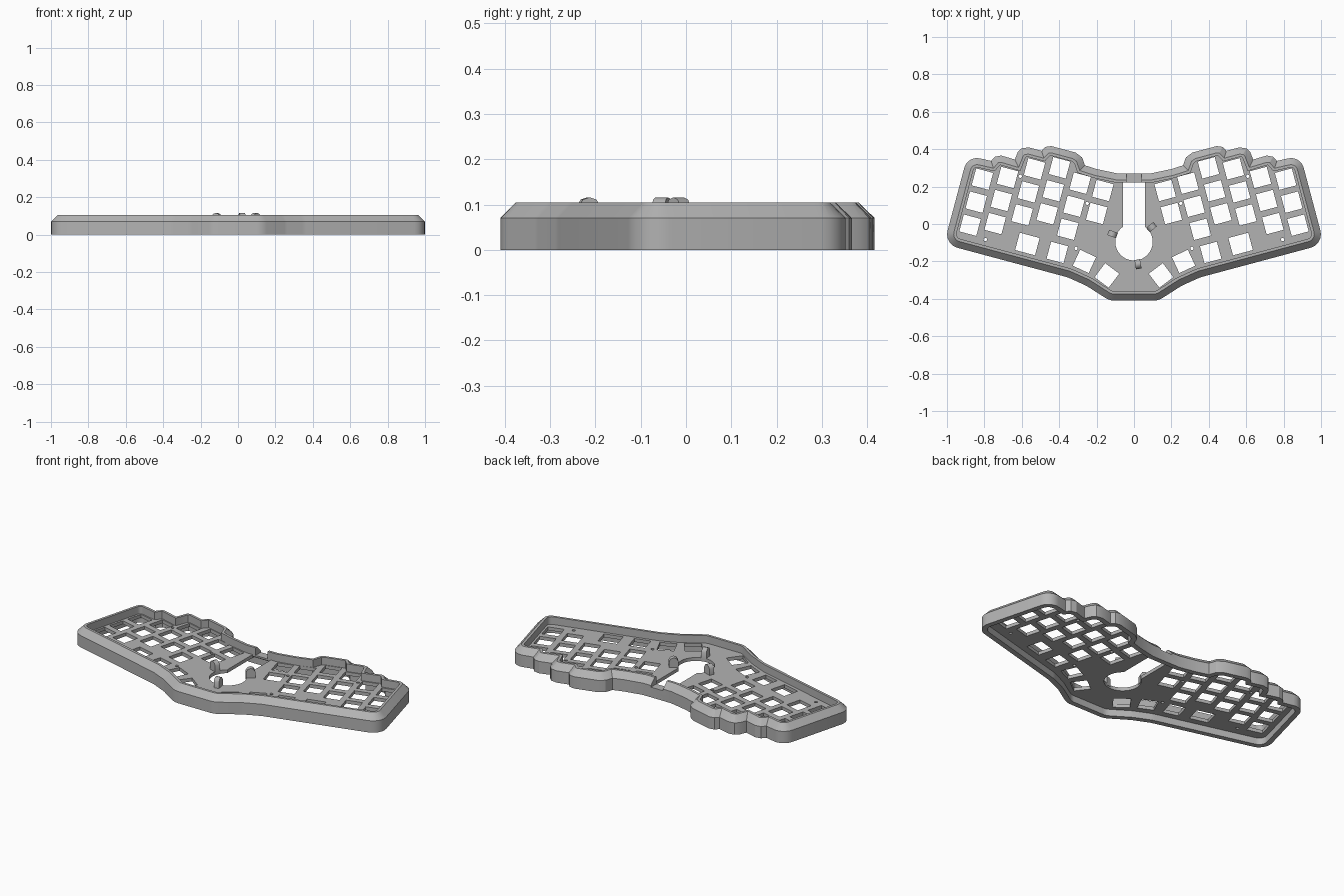
import bpy, bmesh, math
from mathutils import Vector

if "Cube" in bpy.data.objects:
    bpy.data.objects.remove(bpy.data.objects["Cube"])

grey = bpy.data.materials.new("warm_grey_plastic")
grey.diffuse_color = (0.45, 0.45, 0.45, 1)
grey.use_nodes = True
grey.node_tree.nodes["Principled BSDF"].inputs["Base Color"].default_value = grey.diffuse_color
TILT = math.radians(15)
PITCH, KEY = 0.1275, 0.094


def tilted(u, v):
    """Coordinates along the tilted right half -> x, y."""
    c, s = math.cos(TILT), math.sin(TILT)
    return Vector((u * c - v * s, u * s + v * c))


def fillet(pts, n=6):
    """Round each (point, radius) corner of a closed outline."""
    out = []
    for i, (p, r) in enumerate(pts):
        if r == 0:
            out.append(p)
            continue
        a = (pts[i - 1][0] - p).normalized()
        b = (pts[(i + 1) % len(pts)][0] - p).normalized()
        half = a.angle(b) / 2
        t = r / math.tan(half)
        centre = p + (a + b).normalized() * (r / math.sin(half))
        d0, d1 = p + a * t - centre, p + b * t - centre
        sweep = d0.angle_signed(d1)
        a0 = math.atan2(d0.y, d0.x)
        a1 = math.atan2(d1.y, d1.x)
        sweep = (a1 - a0 + math.pi) % (2 * math.pi) - math.pi
        for k in range(n + 1):
            w = a0 + sweep * k / n
            out.append(centre + Vector((math.cos(w), math.sin(w))) * r)
    return out


def inset(pts, d):
    """Mitred inward offset of a counter-clockwise outline."""
    out = []
    for i, p in enumerate(pts):
        a = (p - pts[i - 1]).normalized()
        b = (pts[(i + 1) % len(pts)] - p).normalized()
        na, nb = Vector((-a.y, a.x)), Vector((-b.y, b.x))
        out.append(p + (na + nb) * (d / (1 + na.dot(nb))))
    return out


def finish(obj, angle=25):
    obj.data.materials.clear()
    obj.data.materials.append(grey)
    bpy.ops.object.select_all(action='DESELECT')
    obj.select_set(True)
    bpy.context.view_layer.objects.active = obj
    bpy.ops.object.shade_smooth_by_angle(angle=math.radians(angle))


def mesh_object(name, bm):
    bmesh.ops.recalc_face_normals(bm, faces=bm.faces[:])
    me = bpy.data.meshes.new(name)
    bm.to_mesh(me)
    bm.free()
    obj = bpy.data.objects.new(name, me)
    bpy.context.collection.objects.link(obj)
    return obj


# Right half of the outline: palm edge, side, then the stepped finger columns
half = [(Vector(p), r) for p, r in [
    ((0.13, -0.41), 0.10), ((0.255, -0.33), 0.12), ((0.355, -0.285), 0.15),
    ((1.016, -0.108), 0.075), ((0.89, 0.366), 0.07)]]
half += [(tilted(*p), 0) for p in [
    (0.825, 0.128), (0.812, 0.155), (0.78, 0.17),
    (0.705, 0.168), (0.70, 0.21), (0.685, 0.235), (0.65, 0.25),
    (0.578, 0.25), (0.565, 0.275), (0.535, 0.288),
    (0.40, 0.288), (0.36, 0.272), (0.335, 0.235), (0.27, 0.232), (0.16, 0.238)]]
mirrored = [(Vector((-p.x, p.y)), r) for p, r in reversed(half)]
outline = fillet(half + mirrored)

# Case wall: chamfered profile swept around the outline
profile = [(0, 0), (0, 0.07), (0.035, 0.105), (0.05, 0.105),
           (0.05, 0.05), (0.03, 0.05), (0.03, 0)]
bm = bmesh.new()
rings = [[bm.verts.new((p.x, p.y, z)) for p in inset(outline, d)] for d, z in profile]
n = len(outline)
for k, ring in enumerate(rings):
    nxt = rings[(k + 1) % len(rings)]
    for i in range(n):
        j = (i + 1) % n
        bm.faces.new((ring[i], ring[j], nxt[j], nxt[i]))
wall = mesh_object("case_wall", bm)

# Cable notch in the rear wall
bm = bmesh.new()
bmesh.ops.create_cube(bm, size=1)
for v in bm.verts:
    v.co = Vector((v.co.x * 0.08, 0.25 + v.co.y * 0.12, 0.11 + v.co.z * 0.1))
cutter = mesh_object("notch_cutter", bm)
cutter.hide_render = True
cutter.hide_set(True)
mod = wall.modifiers.new("cable_notch", 'BOOLEAN')
mod.operation, mod.solver, mod.object = 'DIFFERENCE', 'EXACT', cutter
finish(wall)
bpy.ops.object.modifier_apply(modifier=mod.name)
bpy.data.objects.remove(cutter)

# Switch plate: flat filled curve with all openings
curve = bpy.data.curves.new("switch_plate", 'CURVE')
curve.dimensions, curve.fill_mode, curve.extrude = '2D', 'BOTH', 0.01


def loop(pts):
    s = curve.splines.new('POLY')
    s.points.add(len(pts) - 1)
    for q, p in zip(s.points, pts):
        q.co = (p[0], p[1], 0, 1)
    s.use_cyclic_u = True


def both_sides(pts):
    loop(pts)
    loop([(-p[0], p[1]) for p in pts])


def key_hole(c, angle, w=KEY, h=KEY):
    ca, sa = math.cos(angle), math.sin(angle)
    both_sides([(c[0] + x * w / 2 * ca - y * h / 2 * sa, c[1] + x * w / 2 * sa + y * h / 2 * ca)
                for x, y in ((-1, -1), (1, -1), (1, 1), (-1, 1))])


loop(inset(outline, 0.028))

# Staggered finger columns, from the inner to the outer one
for col, (top, rows) in enumerate([(0.13, 2), (0.136, 3), (0.187, 3),
                                   (0.147, 3), (0.065, 3), (0.022, 3)]):
    for row in range(rows):
        key_hole(tilted(0.2075 + col * PITCH, top - row * PITCH), TILT)

# Thumb keys
key_hole((0.57, -0.107), TILT, 0.11, 0.096)
key_hole((0.41, -0.152), TILT)
key_hole((0.265, -0.2), math.radians(25))
key_hole((0.145, -0.275), math.radians(37))

# Screw holes
for x, y in ((0.25, 0.11), (0.31, -0.13), (0.795, -0.083), (0.608, 0.255)):
    both_sides([(x + 0.009 * math.cos(a * math.pi / 6), y + 0.009 * math.sin(a * math.pi / 6))
                for a in range(12)])

# Ball opening joined to the central slot
BALL_Y, BALL_R = -0.095, 0.1
start = math.atan2(0.8, 0.6)
sweep = 2 * math.pi - (math.pi - 2 * start)
arc = [(BALL_R * math.cos(start - sweep * k / 40), BALL_Y + BALL_R * math.sin(start - sweep * k / 40))
       for k in range(41)]
loop([(0.06, 0.235)] + arc + [(-0.06, 0.235)])

plate = bpy.data.objects.new("switch_plate", curve)
plate.location.z = 0.05
bpy.context.collection.objects.link(plate)
bpy.ops.object.select_all(action='DESELECT')
plate.select_set(True)
bpy.context.view_layer.objects.active = plate
bpy.ops.object.convert(target='MESH')
plate = bpy.context.view_layer.objects.active
finish(plate)

# Three round-topped bearing posts around the ball opening
post = [(-0.025, 0.05), (0.025, 0.05), (0.025, 0.095), (0.015, 0.111),
        (0, 0.116), (-0.015, 0.111), (-0.025, 0.095)]
for i, deg in enumerate((40, 160, 280)):
    bm = bmesh.new()
    sides = [[bm.verts.new((0.122 + r, t, z)) for r, z in post] for t in (-0.015, 0.015)]
    bm.faces.new(sides[0])
    bm.faces.new(sides[1])
    for a in range(len(post)):
        b = (a + 1) % len(post)
        bm.faces.new((sides[0][a], sides[0][b], sides[1][b], sides[1][a]))
    obj = mesh_object(f"bearing_post_{i + 1}", bm)
    obj.location = (0, BALL_Y, 0)
    obj.rotation_euler.z = math.radians(deg)
    finish(obj, 40)
